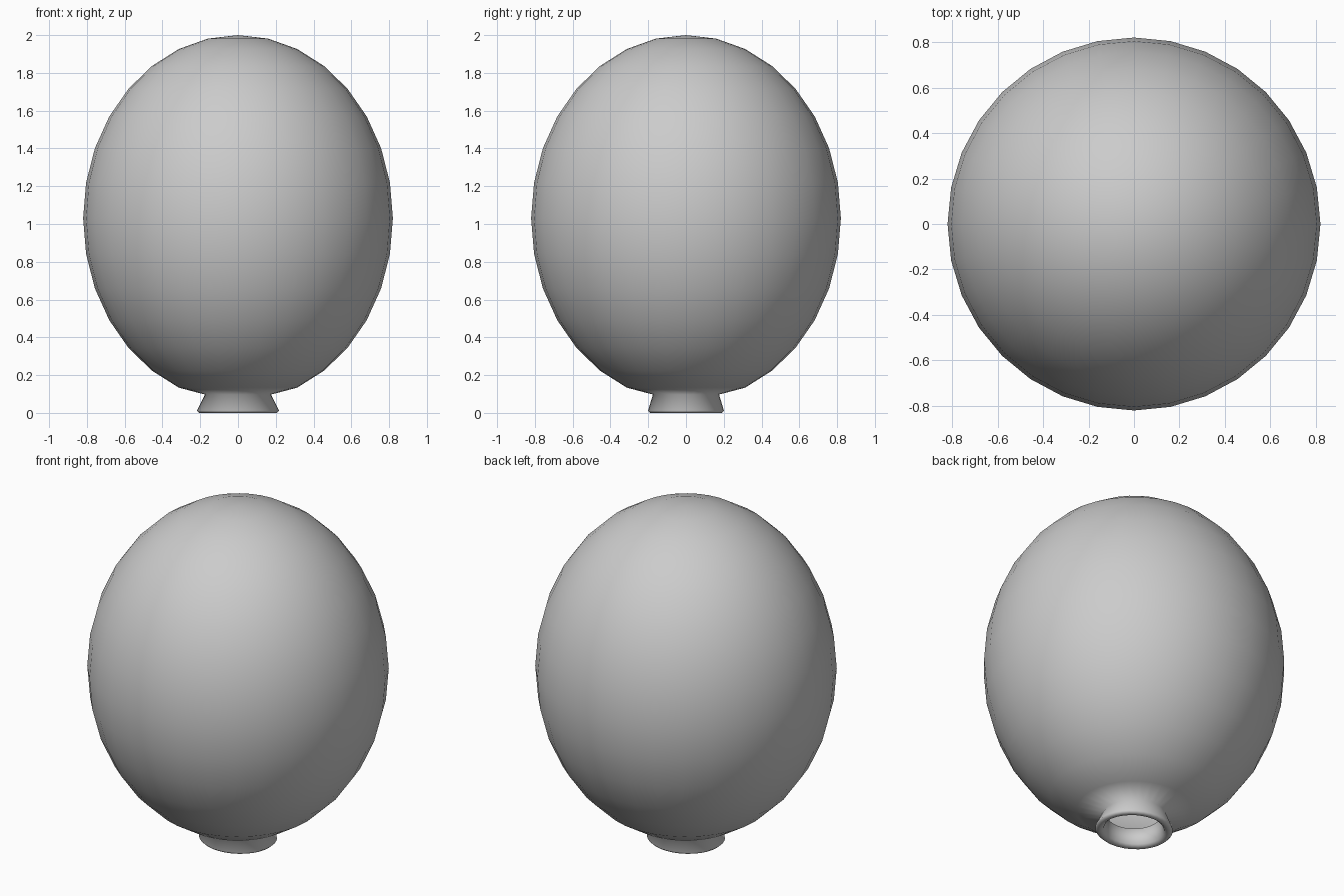
import bpy, bmesh
from math import sin, cos, pi

if "Cube" in bpy.data.objects:
    bpy.data.objects.remove(bpy.data.objects["Cube"])

SEG, RINGS = 32, 16
MID = 1.03


def shell(rx, rz, first, last):
    """Meridian points (rx, ry, z) of an ellipsoid from ring first to ring last."""
    step = 1 if last >= first else -1
    return [(rx * sin(pi * i / RINGS), rx * sin(pi * i / RINGS), MID + rz * cos(pi * i / RINGS))
            for i in range(first, last + step, step)]


# outer skin, flared mouth with a slightly oval lip, then inner skin
profile = shell(0.82, 0.97, 1, 14)
profile += [(0.175, 0.175, 0.097), (0.218, 0.201, 0.012), (0.205, 0.19, 0.0),
            (0.185, 0.17, 0.0), (0.17, 0.155, 0.012), (0.145, 0.145, 0.10)]
profile += shell(0.805, 0.955, 14, 1)

bm = bmesh.new()
rings = [[bm.verts.new((rx * cos(2 * pi * s / SEG), ry * sin(2 * pi * s / SEG), z))
          for s in range(SEG)] for rx, ry, z in profile]
for a, b in zip(rings, rings[1:]):
    for s in range(SEG):
        t = (s + 1) % SEG
        bm.faces.new((a[s], b[s], b[t], a[t]))

# outer and inner crown fans
for ring, z in ((rings[0], 2.0), (rings[-1], 1.985)):
    tip = bm.verts.new((0, 0, z))
    for s in range(SEG):
        bm.faces.new((tip, ring[s], ring[(s + 1) % SEG]))

bmesh.ops.recalc_face_normals(bm, faces=bm.faces)
for f in bm.faces:
    f.smooth = True
mesh = bpy.data.meshes.new("balloon")
bm.to_mesh(mesh)
bm.free()
balloon = bpy.data.objects.new("balloon", mesh)
bpy.context.collection.objects.link(balloon)
